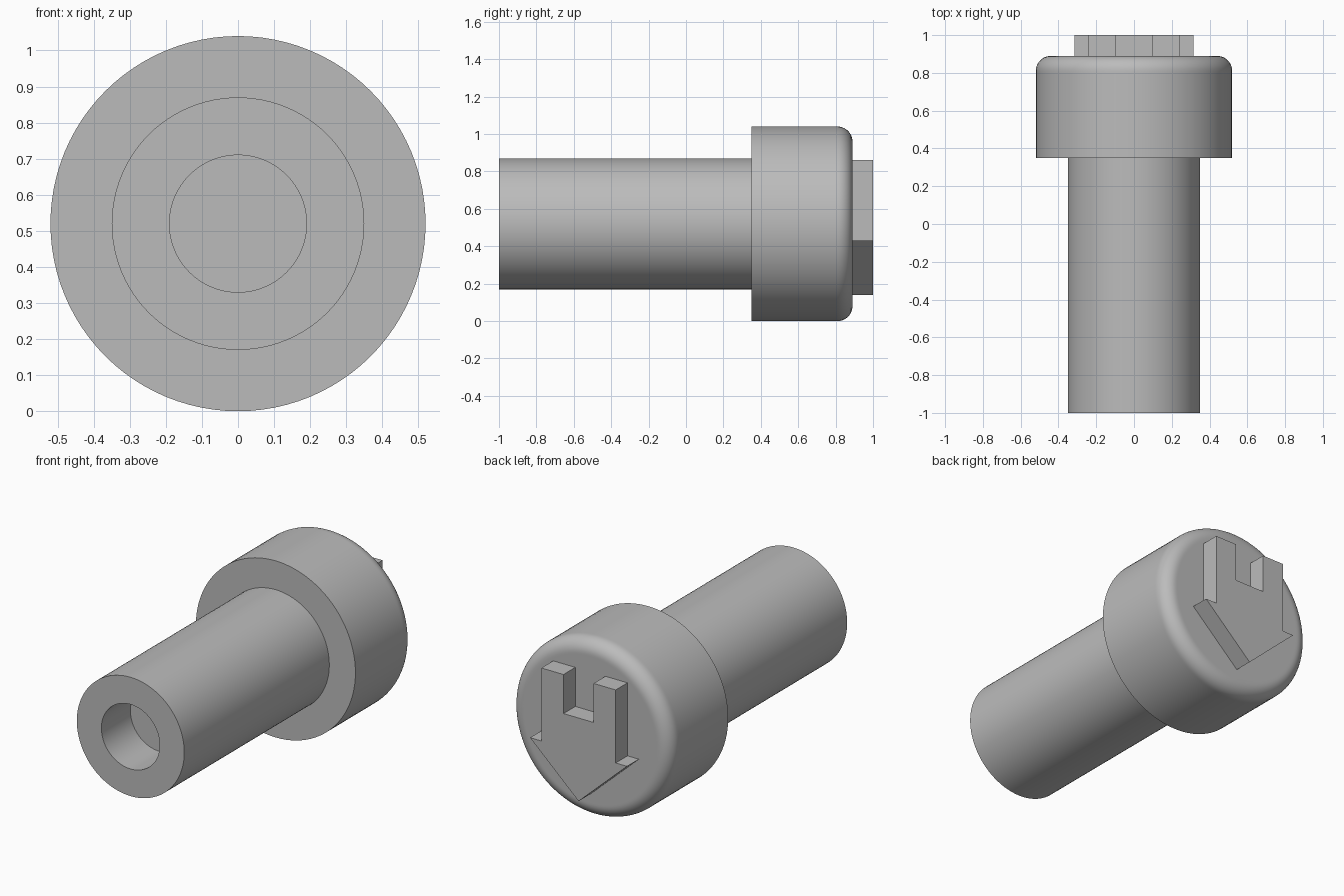
import bpy
import bmesh
from math import cos, sin, pi, radians
from mathutils import Vector

SEGMENTS = 96
AXIS_Z = 0.52

if "Cube" in bpy.data.objects:
    bpy.data.objects.remove(bpy.data.objects["Cube"], do_unlink=True)

grey = bpy.data.materials.new("plain grey")
grey.use_nodes = True
colour = (0.5, 0.5, 0.5, 1)
grey.diffuse_color = colour
grey.node_tree.nodes["Principled BSDF"].inputs["Base Color"].default_value = colour


def finish(bm, name):
    """Turn a bmesh into a named, shaded object."""
    bmesh.ops.recalc_face_normals(bm, faces=bm.faces)
    mesh = bpy.data.meshes.new(name)
    bm.to_mesh(mesh)
    bm.free()
    mesh.materials.append(grey)
    obj = bpy.data.objects.new(name, mesh)
    bpy.context.collection.objects.link(obj)
    bpy.ops.object.select_all(action='DESELECT')
    obj.select_set(True)
    bpy.context.view_layer.objects.active = obj
    bpy.ops.object.shade_smooth_by_angle(angle=radians(30))
    return obj


def lathe(name, profile):
    """Revolve (radius, y) points about the lengthwise axis."""
    bm = bmesh.new()
    verts = [bm.verts.new((r, y, AXIS_Z)) for r, y in profile]
    edges = [bm.edges.new(pair) for pair in zip(verts, verts[1:])]
    bmesh.ops.spin(bm, geom=verts + edges, cent=(0, 0, AXIS_Z), axis=(0, 1, 0),
                   angle=2 * pi, steps=SEGMENTS, use_merge=True)
    bmesh.ops.remove_doubles(bm, verts=bm.verts, dist=1e-5)
    return finish(bm, name)


# Shaft with a blind bore in its front end, sunk slightly into the head
bore_floor = -0.73
lathe("shaft", [(0, bore_floor), (0.19, bore_floor), (0.19, -1),
                (0.35, -1), (0.35, 0.4), (0, 0.4)])

# Head with a rounded back rim; extra rings keep the flat areas flat
radius, front, back, fillet = 0.52, 0.35, 0.89, 0.08
rim = [(radius - fillet + fillet * cos(a), back - fillet + fillet * sin(a))
       for a in (pi / 2 * i / 10 for i in range(11))]
lathe("head", [(0, front), (radius, front), (radius, back - fillet - 0.01)]
      + rim + [(radius - fillet - 0.01, back), (0, back)])

# Raised forked arrow on the back of the head, mirrored from one half
half = [(0.098, 0.63), (0.098, 0.86), (0.242, 0.86), (0.242, 0.43), (0.316, 0.43)]
outline = half + [(0, 0.14)] + [(-x, z) for x, z in reversed(half)]
bm = bmesh.new()
face = bm.faces.new([bm.verts.new((x, back - 0.01, z)) for x, z in outline])
extruded = bmesh.ops.extrude_face_region(bm, geom=[face], use_keep_orig=True)
moved = [g for g in extruded["geom"] if isinstance(g, bmesh.types.BMVert)]
bmesh.ops.translate(bm, verts=moved, vec=Vector((0, 1 - back + 0.01, 0)))
finish(bm, "raised_arrow")
